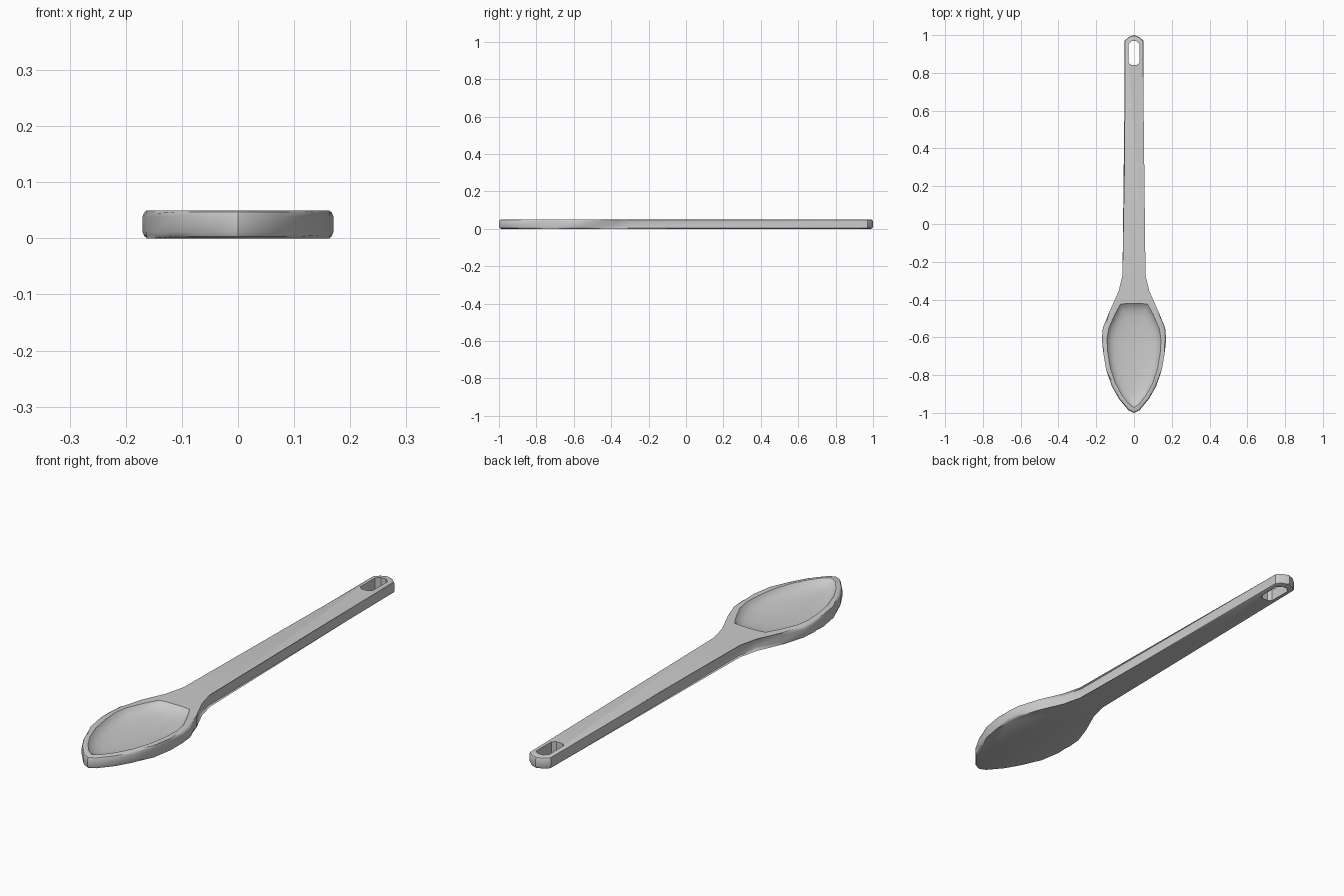
import bpy, bmesh

if "Cube" in bpy.data.objects:
    bpy.data.objects.remove(bpy.data.objects["Cube"])

H = 0.05  # thickness of the spoon


def mirrored(half):
    """Right-hand half outline (bottom to top) -> full closed loop."""
    return half + [(-x, y) for x, y in reversed(half) if x > 0]


def make_object(name, bm):
    bmesh.ops.recalc_face_normals(bm, faces=bm.faces)
    me = bpy.data.meshes.new(name)
    bm.to_mesh(me)
    bm.free()
    ob = bpy.data.objects.new(name, me)
    bpy.context.collection.objects.link(ob)
    return ob


def loft(name, rings):
    """Closed solid through rings of equal point count."""
    bm = bmesh.new()
    loops = [[bm.verts.new(p) for p in r] for r in rings]
    n = len(loops[0])
    for a, b in zip(loops, loops[1:]):
        for i in range(n):
            j = (i + 1) % n
            bm.faces.new((a[i], a[j], b[j], b[i]))
    bm.faces.new(loops[0])
    bm.faces.new(loops[-1])
    return bm


def cut(target, cutter):
    cutter.hide_render = True
    mod = target.modifiers.new("cut", 'BOOLEAN')
    mod.operation = 'DIFFERENCE'
    mod.solver = 'EXACT'
    mod.object = cutter
    bpy.context.view_layer.objects.active = target
    bpy.ops.object.modifier_apply(modifier=mod.name)
    bpy.data.objects.remove(cutter)


# spoon body: flat silhouette with rounded upper and lower edges
outline = mirrored([(0, -1), (0.03, -0.985), (0.08, -0.925), (0.117, -0.86),
                    (0.148, -0.77), (0.163, -0.68), (0.17, -0.61), (0.165, -0.55),
                    (0.128, -0.46), (0.071, -0.36), (0.05, -0.275), (0.05, 0.97),
                    (0.028, 0.99), (0, 1)])
bm = loft("spoon", [[(x, y, z) for x, y in outline] for z in (0, H)])
rims = [e for e in bm.edges if abs(e.verts[0].co.z - e.verts[1].co.z) < 1e-6]
bmesh.ops.bevel(bm, geom=rims, offset=0.011, segments=2, profile=0.5, affect='EDGES')
spoon = make_object("spoon", bm)

# hanging hole
hole = mirrored([(0.014, 0.842), (0.029, 0.853), (0.029, 0.953), (0.012, 0.968)])
cut(spoon, make_object("hole_cutter", loft("hole", [[(x, y, z) for x, y in hole] for z in (-0.1, 0.1)])))

# shallow bowl
rim = mirrored([(0, -0.972), (0.03, -0.95), (0.065, -0.905), (0.1, -0.84), (0.125, -0.765),
                (0.139, -0.68), (0.143, -0.61), (0.133, -0.55), (0.102, -0.48), (0.072, -0.425),
                (0.035, -0.42), (0, -0.42)])
CY = -0.66
profile = [(1.02, 0.08), (1.0, H), (0.95, 0.04), (0.86, 0.030), (0.72, 0.023),
           (0.5, 0.018), (0.25, 0.0155), (0.05, 0.015)]
cut(spoon, make_object("bowl_cutter", loft("bowl", [
    [(x * s, CY + (y - CY) * s, z) for x, y in rim] for s, z in profile])))

# smooth shading with kept creases
bpy.ops.object.select_all(action='DESELECT')
spoon.select_set(True)
bpy.context.view_layer.objects.active = spoon
bpy.ops.object.shade_smooth_by_angle(angle=0.52)
